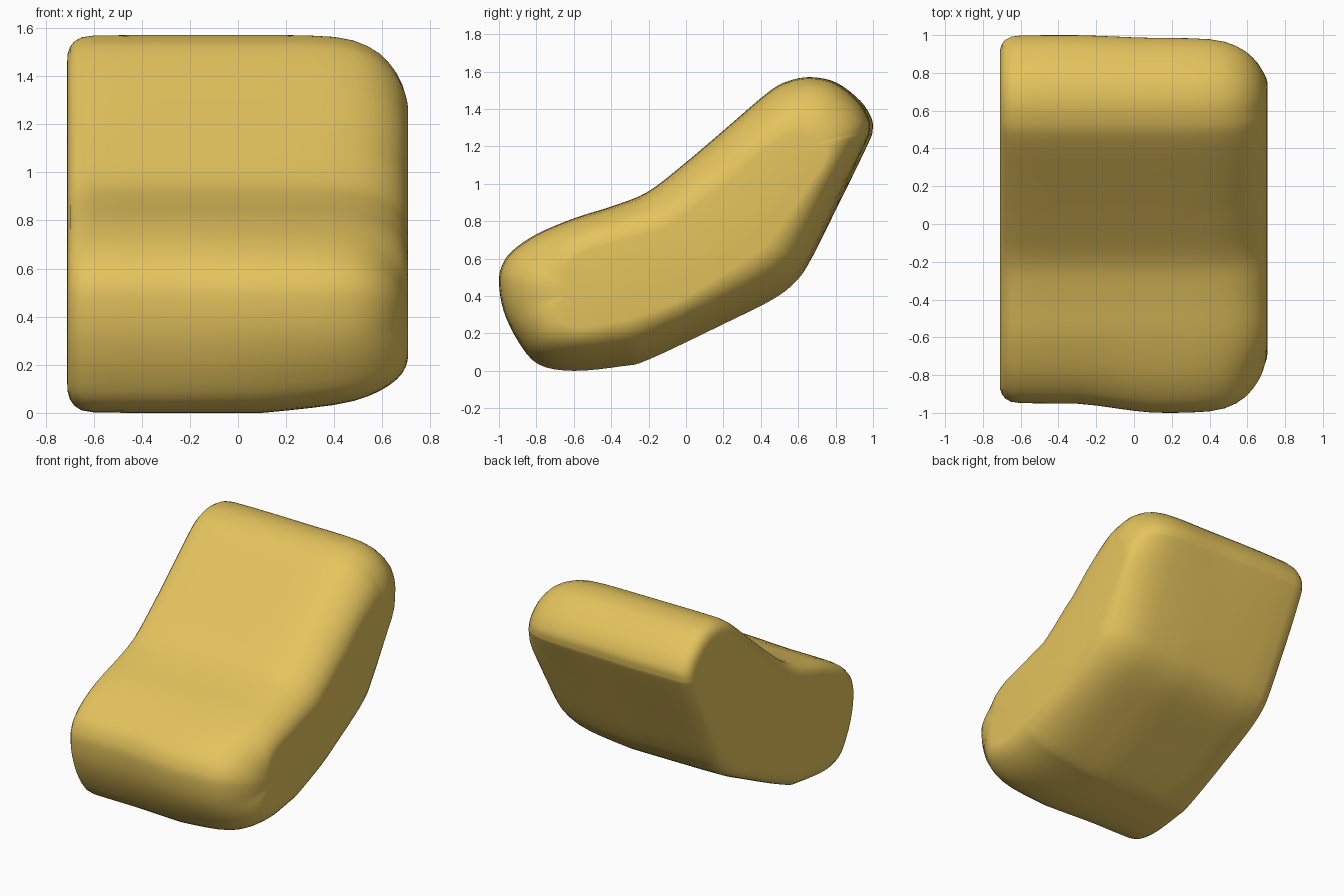
import bpy, bmesh
from mathutils import Vector

if "Cube" in bpy.data.objects:
    bpy.data.objects.remove(bpy.data.objects["Cube"])

# Side profile (y, z), clockwise from the front
PROFILE = [(-1, .47), (-.985, .56), (-.93, .64), (-.8, .73), (-.6, .815), (-.38, .885), (-.2, .96),
           (0, 1.115), (.2, 1.285), (.44, 1.49), (.55, 1.55), (.67, 1.57), (.8, 1.54),
           (.92, 1.445), (.98, 1.35), (.985, 1.28), (.96, 1.21), (.8, .87), (.67, .6), (.59, .48),
           (.46, .38), (.2, .25), (-.2, .06), (-.34, .025), (-.6, 0), (-.79, .035), (-.9, .16), (-.975, .32)]
# Centre line that the rounded ends shrink towards
SPINE = [Vector(p) for p in [(-.6, .42), (-.1, .55), (.3, .85), (.65, 1.2)]]
# Cross-sections: (x, shrink fraction); tight edge on the left, broad on the right
SECTIONS = [(-.71, .6), (-.71, .3), (-.708, .21), (-.698, .13), (-.68, .07), (-.65, .025),
            (-.6, .005), (-.45, 0), (-.3, 0), (-.2, 0), (-.1, 0), (0, 0), (.1, 0), (.2, 0),
            (.3, .005), (.4, .02), (.48, .06), (.54, .125), (.59, .21), (.63, .32),
            (.66, .43), (.682, .55), (.696, .67), (.703, .77), (.706, .86)]


def smooth_closed(points, steps):
    """Catmull-Rom through a closed list of 2D points."""
    pts = [Vector(p) for p in points]
    n, out = len(pts), []
    for i in range(n):
        a, b, c, d = (pts[(i + k) % n] for k in (-1, 0, 1, 2))
        for s in range(steps):
            t = s / steps
            out.append(.5 * (2 * b + (c - a) * t + (2 * a - 5 * b + 4 * c - d) * t * t
                             + (3 * b - a - 3 * c + d) * t ** 3))
    return out


def ramp(v):
    v = max(0, min(1, v))
    return v * v * (3 - 2 * v)


def nearest_on_spine(p):
    best = None
    for a, b in zip(SPINE, SPINE[1:]):
        t = max(0, min(1, (p - a).dot(b - a) / (b - a).length_squared))
        q = a + (b - a) * t
        if best is None or (p - q).length < (p - best).length:
            best = q
    return best


def place(p, x, f):
    q = nearest_on_spine(p)
    d = (p - q).normalized()
    # the underside lifts and is less rounded on the right, as is the top's middle
    under = max(0, d.dot(Vector((.3, -.95))))
    if x > 0:
        middle = ramp((p.x + .95) / .4) * ramp((.6 - p.x) / .4) * max(0, d.y)
        f *= 1 - .45 * max(under, middle)
    r = p.lerp(q, f)
    r.y += .05 * under * max(0, min(1, (x - .1) / .5)) * (1 - f)
    # the front is slightly set back on the left half
    r.x += .05 * ramp((.15 - x) / .5) * max(0, (-r.x - .6) / .4)
    # the back tapers a little to the right
    r.x += (.012 - .015 * ramp((x + .35) / .5)) * ramp((r.x - .6) / .4)
    return (x, r.x, r.y)


# Seat cushion: loft the shrinking profile from left to right
profile = smooth_closed(PROFILE, 4)
bm = bmesh.new()
rings = [[bm.verts.new(place(p, x, f)) for p in profile] for x, f in SECTIONS]
n = len(profile)
for r0, r1 in zip(rings, rings[1:]):
    for i in range(n):
        j = (i + 1) % n
        bm.faces.new((r0[i], r0[j], r1[j], r1[i]))
bm.faces.new(rings[0][::-1])
bm.faces.new(rings[-1])
bmesh.ops.recalc_face_normals(bm, faces=bm.faces)
for f in bm.faces:
    f.smooth = True
mesh = bpy.data.meshes.new("seat_cushion")
bm.to_mesh(mesh)
bm.free()
cushion = bpy.data.objects.new("seat_cushion", mesh)
bpy.context.collection.objects.link(cushion)

# Mustard colour
mat = bpy.data.materials.new("mustard")
mat.diffuse_color = (.78, .55, .11, 1)
mat.use_nodes = True
mat.node_tree.nodes["Principled BSDF"].inputs["Base Color"].default_value = mat.diffuse_color
mesh.materials.append(mat)
